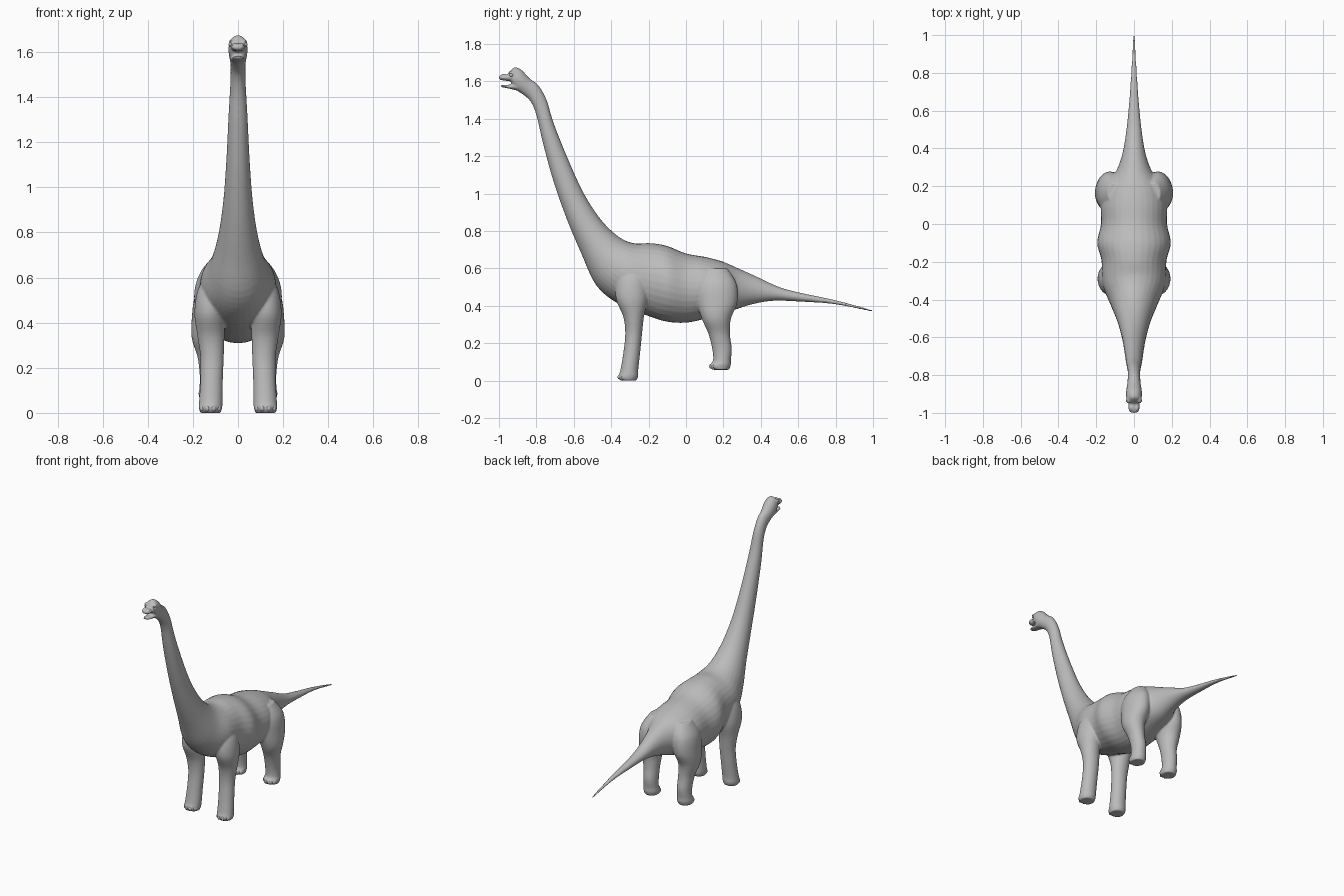
import bpy, bmesh, math
from mathutils import Vector, Matrix

old_cube = bpy.data.objects.get("Cube")
if old_cube:
    bpy.data.objects.remove(old_cube, do_unlink=True)

# One plain skin colour
skin = bpy.data.materials.new("grey skin")
skin.use_nodes = True
skin_colour = (0.5, 0.5, 0.5, 1)
skin.diffuse_color = skin_colour
skin.node_tree.nodes["Principled BSDF"].inputs["Base Color"].default_value = skin_colour


def spline(before, start, end, after, t):
    """Catmull-Rom blend of four sections."""
    return [0.5 * (2 * b + (c - a) * t + (2 * a - 5 * b + 4 * c - d) * t * t
                   + (3 * b - a - 3 * c + d) * t ** 3)
            for a, b, c, d in zip(before, start, end, after)]


def smooth_sections(sections, steps=5):
    last = len(sections) - 1
    result = []
    for i in range(last):
        four = [sections[min(max(i + k, 0), last)] for k in (-1, 0, 1, 2)]
        result += [spline(*four, step / steps) for step in range(steps)]
    return result + [sections[last]]


def loft(bm, sections, sides=32):
    """Skin ellipses; each spans two (y, z) points, with half width and x centre."""
    rings = []
    for y1, z1, y2, z2, width, x in smooth_sections(sections):
        centre = Vector((x, (y1 + y2) / 2, (z1 + z2) / 2))
        reach = Vector((0, (y1 - y2) / 2, (z1 - z2) / 2))
        across = Vector((width, 0, 0))
        ring = []
        for side in range(sides):
            angle = math.tau * side / sides
            ring.append(bm.verts.new(centre + reach * math.cos(angle) + across * math.sin(angle)))
        rings.append(ring)
    for ring, following in zip(rings, rings[1:]):
        for side in range(sides):
            after = (side + 1) % sides
            bm.faces.new((ring[side], ring[after], following[after], following[side]))
    bm.faces.new(rings[0][::-1])
    bm.faces.new(rings[-1])


def ball(bm, centre, size):
    matrix = Matrix.Translation(centre) @ Matrix.Diagonal((*size, 1))
    bmesh.ops.create_uvsphere(bm, u_segments=16, v_segments=10, radius=1, matrix=matrix)


def finish(bm, name):
    bmesh.ops.recalc_face_normals(bm, faces=bm.faces[:])
    mesh = bpy.data.meshes.new(name)
    bm.to_mesh(mesh)
    bm.free()
    mesh.materials.append(skin)
    for face in mesh.polygons:
        face.use_smooth = True
    obj = bpy.data.objects.new(name, mesh)
    bpy.context.scene.collection.objects.link(obj)
    return obj


# Skull, neck, trunk and tail: upper point, lower point, half width
spine = [
    (-.955, 1.635, -.95, 1.605, .02),
    (-.935, 1.66, -.935, 1.595, .036),
    (-.915, 1.675, -.92, 1.565, .041),
    (-.88, 1.662, -.895, 1.545, .042),
    (-.835, 1.615, -.865, 1.525, .036),
    (-.79, 1.58, -.83, 1.49, .033),
    (-.745, 1.5, -.8, 1.42, .034),
    (-.705, 1.37, -.765, 1.27, .042),
    (-.62, 1.16, -.71, 1.07, .052),
    (-.54, .99, -.64, .87, .066),
    (-.45, .855, -.56, .68, .09),
    (-.36, .77, -.48, .51, .125),
    (-.28, .735, -.36, .41, .165),
    (-.19, .735, -.2, .345, .172),
    (-.1, .72, -.1, .315, .195),
    (0, .68, 0, .31, .175),
    (.11, .66, .1, .33, .175),
    (.2, .635, .2, .36, .15),
    (.28, .6, .28, .385, .095),
    (.38, .555, .36, .41, .062),
    (.5, .5, .47, .427, .042),
    (.62, .468, .62, .422, .028),
    (.8, .43, .8, .408, .015),
    (1, .377, 1, .367, .005),
]
upper_jaw = [
    (-.92, 1.65, -.92, 1.6, .034),
    (-.95, 1.638, -.95, 1.602, .03),
    (-.98, 1.637, -.98, 1.605, .03),
    (-1, 1.63, -1, 1.612, .018),
]
lower_jaw = [
    (-.9, 1.595, -.9, 1.55, .034),
    (-.94, 1.583, -.94, 1.56, .028),
    (-.97, 1.582, -.97, 1.566, .026),
    (-.99, 1.58, -.99, 1.569, .016),
]
# Legs from shoulder or hip to sole: front y, back y, height, x centre, half width
foreleg = [
    (-.33, -.24, .62, .1, .04),
    (-.37, -.21, .54, .115, .065),
    (-.375, -.205, .44, .125, .068),
    (-.335, -.225, .34, .12, .06),
    (-.325, -.235, .25, .115, .052),
    (-.335, -.245, .15, .117, .05),
    (-.35, -.255, .06, .12, .052),
    (-.36, -.255, .025, .122, .052),
    (-.35, -.265, 0, .122, .045),
]
hind_leg = [
    (.1, .22, .6, .1, .04),
    (.06, .27, .52, .12, .07),
    (.06, .275, .42, .13, .075),
    (.085, .24, .33, .14, .065),
    (.12, .235, .25, .13, .05),
    (.14, .245, .17, .125, .045),
    (.145, .24, .11, .125, .046),
    (.13, .24, .085, .125, .05),
    (.14, .23, .058, .125, .044),
]

body = bmesh.new()
for part in (spine, upper_jaw, lower_jaw):
    loft(body, [(*section, 0) for section in part])

nails = bmesh.new()
eyes = bmesh.new()
for side in (1, -1):
    for leg in (foreleg, hind_leg):
        loft(body, [(front, z, back, z, width, side * x)
                    for front, back, z, x, width in leg])
        # Toes fan around the front of the sole, each with a nail
        front, back, sole, x, width = leg[-1]
        for angle in (-60, -20, 20, 60):
            turn = math.radians(angle)
            toe_x = side * x + width * .92 * math.sin(turn)
            toe_y = (front + back) / 2 - (back - front) * .52 * math.cos(turn)
            ball(body, (toe_x, toe_y, sole + .02), (.014, .014, .018))
            ball(nails, (toe_x, toe_y - .008, sole + .019), (.009, .009, .012))
    # Brow ridges, nostril bumps and eyes
    ball(body, (side * .032, -.932, 1.648), (.01, .02, .008))
    ball(body, (side * .016, -.975, 1.634), (.009, .014, .009))
    ball(eyes, (side * .034, -.934, 1.634), (.008, .011, .009))

# Fuse the body parts into one soft skin
body_skin = finish(body, "body_skin")
fuse = body_skin.modifiers.new("fuse", "REMESH")
fuse.mode = "VOXEL"
fuse.voxel_size = .006
fuse.use_smooth_shade = True
soften = body_skin.modifiers.new("soften", "SMOOTH")
soften.factor = .5
soften.iterations = 5

finish(nails, "toenails")
finish(eyes, "eyes")
